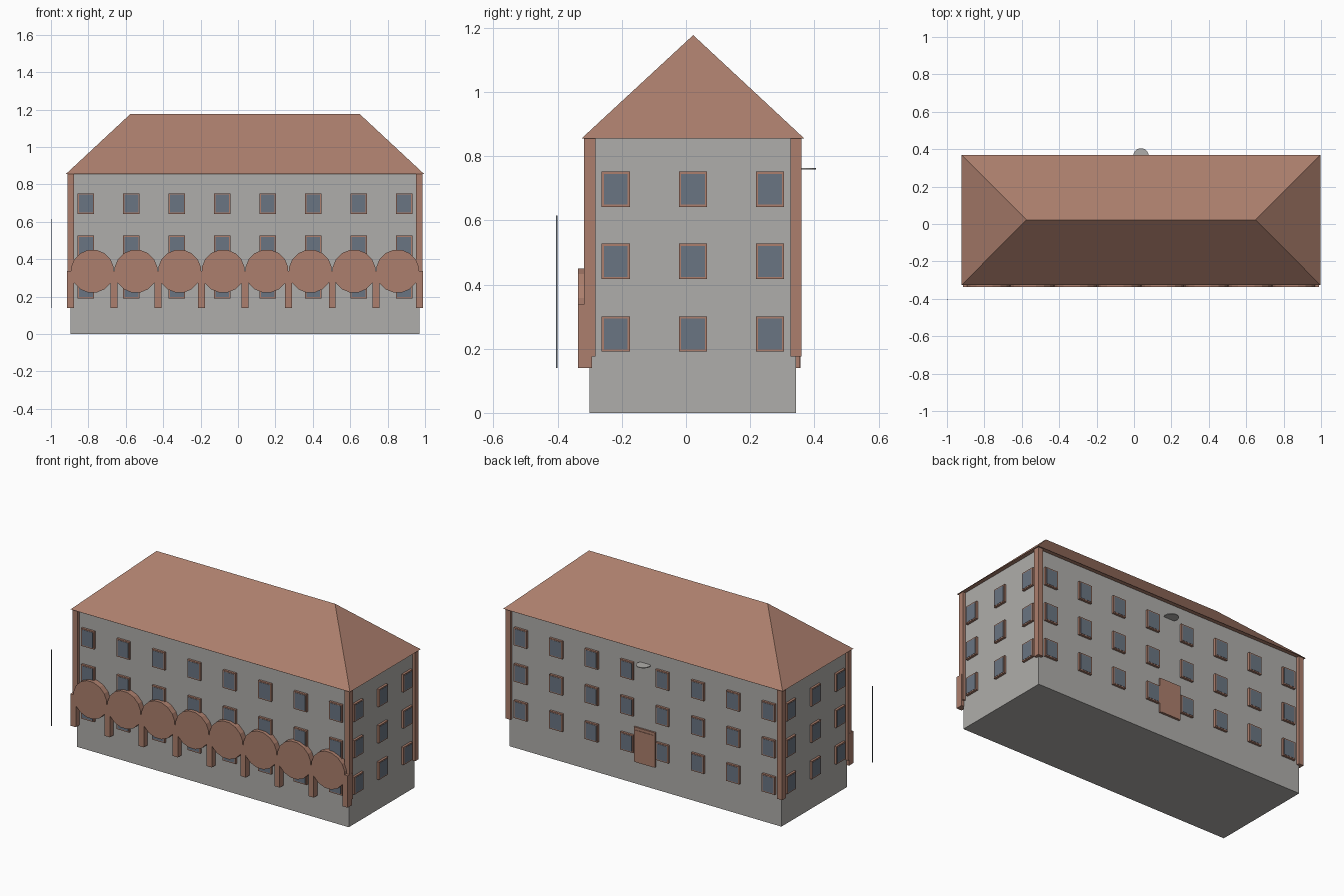
import bpy
import bmesh
import math
from mathutils import Matrix, Vector

cube = bpy.data.objects.get("Cube")
if cube:
    bpy.data.objects.remove(cube, do_unlink=True)


def material(name, color):
    m = bpy.data.materials.new(name)
    m.use_nodes = True
    m.diffuse_color = (*color, 1)
    m.node_tree.nodes["Principled BSDF"].inputs["Base Color"].default_value = (*color, 1)
    return m


STONE = material("grey plaster", (0.43, 0.42, 0.405))
BRICK = material("terracotta", (0.413, 0.212, 0.153))
GLASS = material("slate blue glass", (0.144, 0.178, 0.223))


def add_object(name, bm, mat):
    bmesh.ops.recalc_face_normals(bm, faces=bm.faces)
    mesh = bpy.data.meshes.new(name)
    bm.to_mesh(mesh)
    bm.free()
    mesh.materials.append(mat)
    obj = bpy.data.objects.new(name, mesh)
    bpy.context.collection.objects.link(obj)
    return obj


def add_box(bm, low, high):
    low, high = Vector(low), Vector(high)
    size = high - low
    bmesh.ops.create_cube(bm, size=1, matrix=Matrix.Translation((low + high) / 2)
                          @ Matrix.Diagonal((*size, 1)))


def box(name, low, high, mat):
    bm = bmesh.new()
    add_box(bm, low, high)
    return add_object(name, bm, mat)


# Main dimensions
CX, CY = 0.0375, 0.0215
HALF_X, HALF_Y = 0.9325, 0.3215
EAVE, RIDGE = 0.855, 1.177

# Walls
box("walls", (CX - HALF_X, CY - HALF_Y, 0), (CX + HALF_X, CY + HALF_Y, EAVE), STONE)

# Hipped roof
bm = bmesh.new()
eaves = [bm.verts.new((CX + sx * 0.9585, CY + sy * 0.347, EAVE))
         for sx, sy in ((-1, -1), (1, -1), (1, 1), (-1, 1))]
left, right = (bm.verts.new((CX + s * 0.6125, CY + 0.001, RIDGE)) for s in (-1, 1))
a, b, c, d = eaves
for face in ((d, c, b, a), (a, b, right, left), (b, c, right), (c, d, left, right), (d, a, left)):
    bm.faces.new(face)
add_object("hipped_roof", bm, BRICK)

# Corner posts
bm = bmesh.new()
for sx in (-1, 1):
    for sy in (-1, 1):
        x, y = CX + sx * HALF_X, CY + sy * HALF_Y
        add_box(bm, (x - 0.0175, y - 0.0175, 0.175), (x + 0.0175, y + 0.0175, EAVE))
add_object("corner_posts", bm, BRICK)

# Windows: a frame slab with a glass pane just in front of it
FLOORS = (0.246, 0.472, 0.697)


def windows(side, half_length, wall, columns, spacing, angle):
    frames, panes = bmesh.new(), bmesh.new()
    for i in range(columns):
        u = (i - (columns - 1) / 2) * spacing
        for z in FLOORS:
            add_box(frames, (u - 0.044, -wall - 0.014, z - 0.055), (u + 0.044, -wall + 0.01, z + 0.055))
            add_box(panes, (u - 0.037, -wall - 0.0155, z - 0.048), (u + 0.037, -wall, z + 0.048))
    turn = Matrix.Translation((CX, CY, 0)) @ Matrix.Rotation(angle, 4, "Z")
    for part, bm, mat in (("frames", frames, BRICK), ("panes", panes, GLASS)):
        bm.transform(turn)
        add_object(side + "_window_" + part, bm, mat)


windows("front", HALF_X, HALF_Y, 8, 0.243, 0)
windows("back", HALF_X, HALF_Y, 8, 0.243, math.pi)
windows("left", HALF_Y, HALF_X, 3, 0.2405, math.pi / 2)
windows("right", HALF_Y, HALF_X, 3, 0.2405, -math.pi / 2)

# Front arcade: pillars with round panels between them
BAYS = 8
step = 2 * HALF_X / BAYS
front, rear = -0.337, -0.293
pillars, discs = bmesh.new(), bmesh.new()
for i in range(BAYS + 1):
    x = CX - HALF_X + i * step
    add_box(pillars, (x - 0.0185, front, 0.14), (x + 0.0185, rear, 0.338))
for i in range(BAYS):
    x = CX - HALF_X + (i + 0.5) * step
    place = (Matrix.Translation((x, (front + rear) / 2, 0.336))
             @ Matrix.Rotation(math.pi / 2, 4, "X") @ Matrix.Rotation(math.pi / 16, 4, "Z"))
    bmesh.ops.create_cone(discs, cap_ends=True, segments=16, radius1=0.116, radius2=0.116,
                          depth=rear - front, matrix=place)
add_object("arcade_pillars", pillars, BRICK)
add_object("arcade_round_panels", discs, BRICK)

# Back door: surround and leaf
wall = CY + HALF_Y
box("door_surround", (CX - 0.072, wall - 0.01, 0.14), (CX + 0.072, wall + 0.011, 0.355), BRICK)
box("door_leaf", (CX - 0.06, wall, 0.14), (CX + 0.06, wall + 0.014, 0.338), BRICK)

# Small round ledge high on the back wall
bm = bmesh.new()
bmesh.ops.create_cone(bm, cap_ends=True, segments=24, radius1=0.041, radius2=0.041, depth=0.004,
                      matrix=Matrix.Translation((CX, 0.364, 0.761)))
add_object("round_ledge", bm, STONE)

# Slim pole beside the front corner
box("pole", (-1, -0.405, 0.14), (-0.996, -0.4, 0.615), GLASS)
